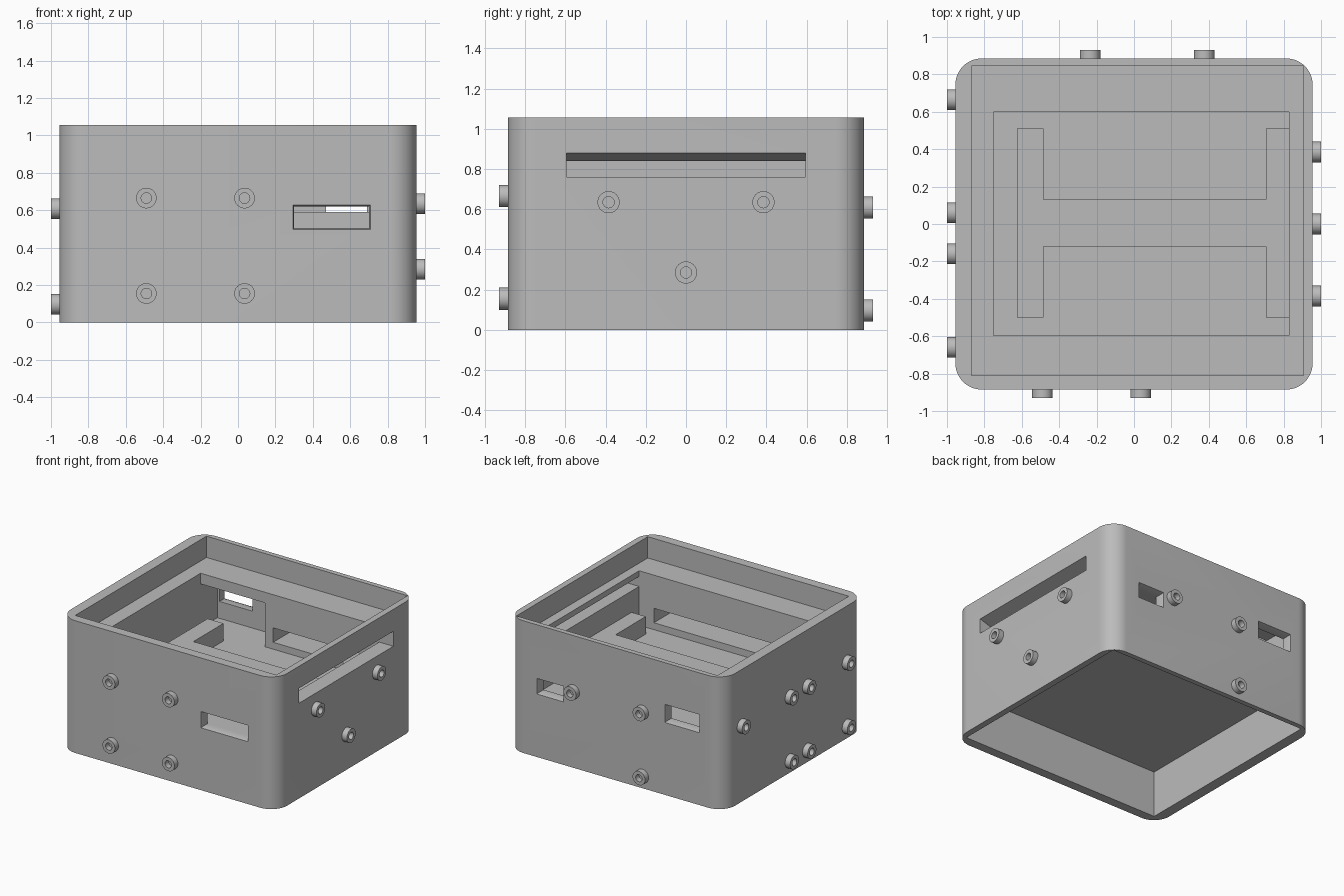
import bpy, bmesh, math
from mathutils import Vector, Matrix

cube = bpy.data.objects.get("Cube")
if cube:
    bpy.data.objects.remove(cube, do_unlink=True)

grey = bpy.data.materials.new("plain grey")
grey.use_nodes = True
grey.diffuse_color = (0.5, 0.5, 0.5, 1)
grey.node_tree.nodes["Principled BSDF"].inputs["Base Color"].default_value = (0.5, 0.5, 0.5, 1)

W, D, H = 0.955, 0.885, 1.055
LEDGE, FLOOR, CEILING = 0.885, 0.45, 0.37


def add_object(name, bm):
    bmesh.ops.recalc_face_normals(bm, faces=bm.faces)
    mesh = bpy.data.meshes.new(name)
    bm.to_mesh(mesh)
    bm.free()
    mesh.materials.append(grey)
    obj = bpy.data.objects.new(name, mesh)
    bpy.context.collection.objects.link(obj)
    return obj


def box(name, x, y, z):
    bm = bmesh.new()
    for v in bmesh.ops.create_cube(bm, size=1)["verts"]:
        v.co = Vector(r[0] if c < 0 else r[1] for r, c in zip((x, y, z), v.co))
    return add_object(name, bm)


def smooth(obj):
    bpy.ops.object.select_all(action="DESELECT")
    bpy.context.view_layer.objects.active = obj
    obj.select_set(True)
    bpy.ops.object.shade_smooth_by_angle(angle=math.radians(30))


def cut(target, cutter):
    mod = target.modifiers.new("cut", "BOOLEAN")
    mod.operation, mod.solver, mod.object = "DIFFERENCE", "EXACT", cutter
    bpy.context.view_layer.objects.active = target
    bpy.ops.object.modifier_apply(modifier=mod.name)
    bpy.data.objects.remove(cutter, do_unlink=True)


def side_matrix(side):
    # local x runs along the wall, local y points outward, local z is up
    out = {"front": (0, -1), "back": (0, 1), "right": (1, 0), "left": (-1, 0)}[side]
    along = (abs(out[1]), abs(out[0]))
    return Matrix(((along[0], out[0], 0), (along[1], out[1], 0), (0, 0, 1))).to_4x4()


def flared_slot(side, inner, outer, depth_in, depth_out):
    # inner and outer are (start, end, bottom, top) rectangles
    bm = bmesh.new()
    rings = []
    for (a, b, lo, hi), d in ((inner, depth_in), (outer, depth_out)):
        rings.append([bm.verts.new((u, d, z)) for u, z in ((a, lo), (b, lo), (b, hi), (a, hi))])
    for ring in rings:
        bm.faces.new(ring)
    for i in range(4):
        j = (i + 1) % 4
        bm.faces.new((rings[0][i], rings[0][j], rings[1][j], rings[1][i]))
    bm.transform(side_matrix(side))
    return add_object("slot_cutter", bm)


# Case block with rounded upright edges
case = box("case", (-W, W), (-D, D), (0, H))
bm = bmesh.new()
bm.from_mesh(case.data)
upright = [e for e in bm.edges if abs(e.verts[0].co.z - e.verts[1].co.z) > 0.5]
bmesh.ops.bevel(bm, geom=upright, offset=0.14, segments=12, profile=0.5, affect="EDGES")
bm.to_mesh(case.data)
bm.free()

# Lid recess, main well and underside cavity
cut(case, box("recess", (-0.87, 0.905), (-0.81, 0.845), (LEDGE, H + 0.1)))
cut(case, box("well", (-0.75, 0.83), (-0.595, 0.6), (FLOOR, H)))
cut(case, box("cavity", (-0.87, 0.905), (-0.81, 0.845), (-0.1, CEILING)))

# Connector pockets in the inner walls
cut(case, box("front_pocket", (-0.365, 0.7), (-0.81, -0.5), (0.505, 0.62)))
cut(case, box("back_pocket", (-0.11, 0.7), (0.5, 0.81), (0.505, 0.62)))
cut(case, box("tall_pocket", (-0.75, -0.18), (0.5, 0.81), (FLOOR, 0.8)))

# Slots through the walls, with slightly flared mouths
for side, a, b, lo, hi, wall in (
        ("front", 0.3, 0.7, 0.505, 0.62, D),
        ("back", 0.47, 0.69, 0.51, 0.62, D),
        ("back", -0.73, -0.44, 0.585, 0.715, D)):
    rect = (a, b, lo, hi)
    wide = (a - 0.008, b + 0.008, lo - 0.008, hi + 0.008)
    cut(case, flared_slot(side, rect, rect, wall - 0.2, wall + 0.1))
    cut(case, flared_slot(side, rect, wide, wall - 0.02, wall + 0.002))
cut(case, flared_slot("right", (-0.595, 0.595, 0.76, 0.83), (-0.595, 0.595, 0.76, 0.88), 0.8, W + 0.002))
smooth(case)

# Raised rail on the floor of the well
rail_parts = (("rail_left", (-0.625, -0.485), (-0.5, 0.51)),
              ("rail_bar", (-0.485, 0.705), (-0.12, 0.13)),
              ("rail_right", (0.705, 0.83), (-0.5, 0.51)))
for name, x, y in rail_parts:
    box(name, x, y, (FLOOR, 0.59))


def screw_boss(name, side, u, z):
    # Hollow round boss standing out from the wall
    wall = W if side in ("left", "right") else D
    n, bm = 32, bmesh.new()
    profile = ((0.055, wall - 0.01), (0.055, wall + 0.045), (0.028, wall + 0.045), (0.028, wall + 0.001))
    rings = []
    for r, d in profile:
        angles = [2 * math.pi * i / n for i in range(n)]
        rings.append([bm.verts.new((u + r * math.cos(t), d, z + r * math.sin(t))) for t in angles])
    for p, q in zip(rings, rings[1:]):
        for i in range(n):
            j = (i + 1) % n
            bm.faces.new((p[i], p[j], q[j], q[i]))
    bm.faces.new(rings[0])
    bm.faces.new(rings[-1])
    bm.transform(side_matrix(side))
    smooth(add_object(name, bm))


HIGH, LOW = 0.608, 0.097
bosses = {
    "front": [(x, z) for x in (-0.49, 0.035) for z in (0.665, 0.155)],
    "right": [(-0.385, 0.635), (0.385, 0.635), (0, 0.285)],
    "back": [(0.375, HIGH), (-0.235, HIGH), (-0.235, LOW)],
    "left": [(0.665, HIGH)] + [(y, z) for y in (0.06, -0.16, -0.66) for z in (HIGH, LOW)],
}
for side, spots in bosses.items():
    for i, (u, z) in enumerate(spots):
        screw_boss(f"{side}_boss_{i + 1}", side, u, z)
